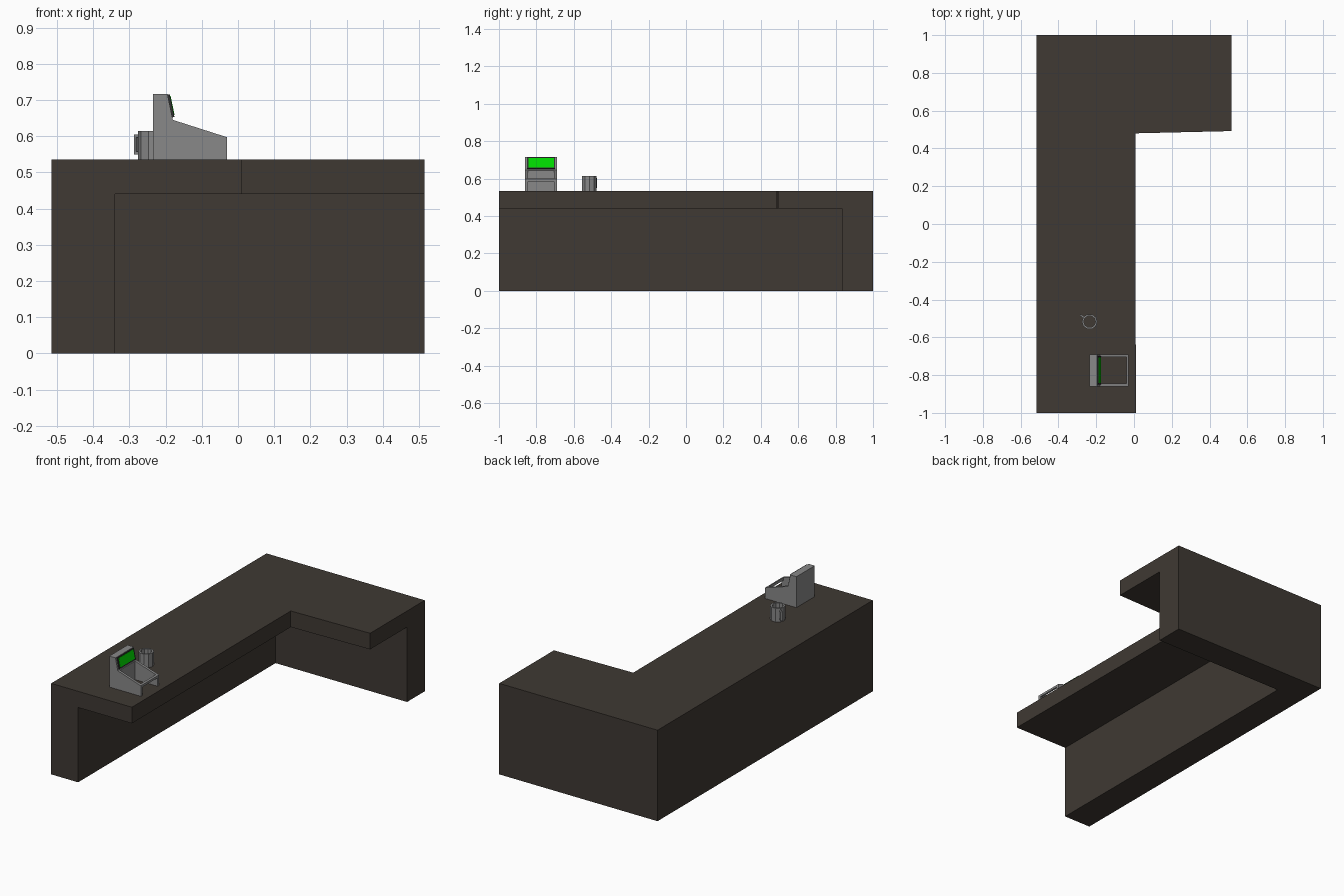
import bpy, bmesh, math
from mathutils import Vector

if "Cube" in bpy.data.objects:
    bpy.data.objects.remove(bpy.data.objects["Cube"])


def material(name, rgb):
    m = bpy.data.materials.new(name)
    m.diffuse_color = (*rgb, 1)
    m.use_nodes = True
    m.node_tree.nodes["Principled BSDF"].inputs["Base Color"].default_value = m.diffuse_color
    return m


BROWN = material("dark_brown", (0.05, 0.041, 0.033))
GREY = material("mid_grey", (0.25, 0.25, 0.25))
BLACK = material("charcoal", (0.03, 0.03, 0.03))
GREEN = material("screen_green", (0.0, 0.7, 0.0))


def finish(name, bm, mat):
    bmesh.ops.recalc_face_normals(bm, faces=bm.faces)
    me = bpy.data.meshes.new(name)
    bm.to_mesh(me)
    bm.free()
    me.materials.append(mat)
    ob = bpy.data.objects.new(name, me)
    bpy.context.collection.objects.link(ob)
    return ob


def prism(name, pts, lo, hi, mat, axis="z"):
    """Extrude a closed outline: (x, y) along z, or (x, z) along y."""
    bm = bmesh.new()
    at = (lambda p, h: (p[0], p[1], h)) if axis == "z" else (lambda p, h: (p[0], h, p[1]))
    face = bm.faces.new([bm.verts.new(at(p, lo)) for p in pts])
    ext = bmesh.ops.extrude_face_region(bm, geom=[face])
    verts = [v for v in ext["geom"] if isinstance(v, bmesh.types.BMVert)]
    bmesh.ops.translate(bm, verts=verts, vec=Vector(at((0, 0), hi - lo)))
    return finish(name, bm, mat)


def rect(x0, x1, y0, y1):
    return [(x0, y0), (x1, y0), (x1, y1), (x0, y1)]


def cut(ob, cutter):
    mod = ob.modifiers.new("cut", "BOOLEAN")
    mod.operation, mod.solver, mod.object = "DIFFERENCE", "EXACT", cutter
    bpy.context.view_layer.objects.active = ob
    bpy.ops.object.modifier_apply(modifier=mod.name)
    bpy.data.objects.remove(cutter)


# L-shaped counter with the knee space hollowed out under the overhang
counter = prism("counter", [(-0.515, -1), (0.01, -1), (0.007, 0.48), (0.515, 0.492),
                            (0.515, 1), (-0.515, 1)], 0, 0.535, BROWN)
cut(counter, prism("knee_space", rect(-0.34, 0.7, -1.2, 0.835), -0.2, 0.44, BROWN))

# Till body: side profile, open tray and front slot
Y0, Y1 = -0.86, -0.69
TOP = 0.535
till = prism("till_body", [(-0.235, TOP), (-0.03, TOP), (-0.03, 0.597), (-0.18, 0.645),
                           (-0.195, 0.717), (-0.235, 0.717)], Y0, Y1, GREY, "y")
cut(till, prism("tray_space", rect(-0.176, -0.041, Y0 + 0.015, Y1 - 0.015), 0.5, 0.7, GREY))
cut(till, prism("front_slot", rect(-0.06, 0.0, Y0 + 0.015, Y1 - 0.015), 0.5, 0.584, GREY))

# Screen: bezel and lit panel lying on the tilted face
foot, head = Vector((-0.18, 0.645)), Vector((-0.195, 0.717))
up = (head - foot).normalized()
out = Vector((up.y, -up.x))


def tilted_plate(name, a, b, d0, d1, inset, mat):
    pts = [foot + up * s + out * d for s, d in ((a, d0), (b, d0), (b, d1), (a, d1))]
    return prism(name, pts, Y0 + inset, Y1 - inset, mat, "y")


tilted_plate("screen_bezel", 0.007, 0.071, -0.002, 0.006, 0.01, BLACK)
tilted_plate("screen_panel", 0.013, 0.066, 0.0055, 0.0075, 0.017, GREEN)

# Mug: faceted open ring standing on the counter
SIDES, CX, CY = 10, -0.235, -0.517
bm = bmesh.new()
section = [(0.041, TOP), (0.041, 0.615), (0.031, 0.615), (0.031, TOP)]
rings = []
for i in range(SIDES):
    a = 2 * math.pi * i / SIDES
    rings.append([bm.verts.new((CX + r * math.cos(a), CY + r * math.sin(a), z)) for r, z in section])
for i in range(SIDES):
    p, q = rings[i], rings[(i + 1) % SIDES]
    for j in range(4):
        k = (j + 1) % 4
        bm.faces.new((p[j], q[j], q[k], p[k]))
finish("mug", bm, GREY)

# Mug handle: three square bars turned away from the mug
ang = math.radians(144)
for name, r0, r1, z0, z1 in (("handle_grip", 0.054, 0.061, 0.55, 0.604),
                             ("handle_top", 0.036, 0.054, 0.596, 0.604),
                             ("handle_bottom", 0.036, 0.054, 0.55, 0.558)):
    bar = prism(name, rect(r0, r1, -0.005, 0.005), z0, z1, GREY)
    bar.location = (CX, CY, 0)
    bar.rotation_euler.z = ang
